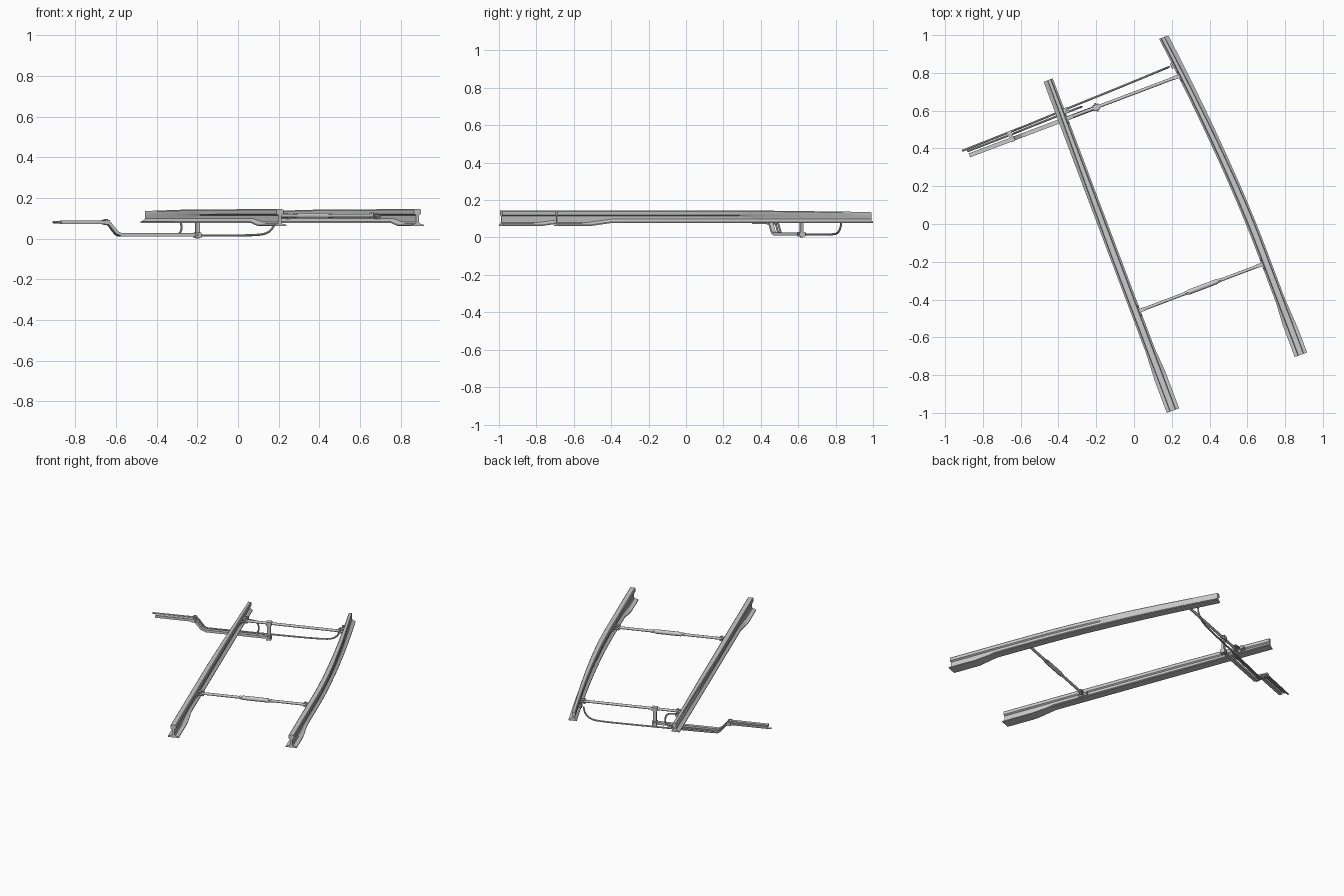
import bpy, bmesh, math
from mathutils import Vector, Matrix

if "Cube" in bpy.data.objects:
    bpy.data.objects.remove(bpy.data.objects["Cube"])

ANGLE = math.radians(20.7)   # whole assembly is turned about z


def finish(name, bm, smooth=False):
    bmesh.ops.recalc_face_normals(bm, faces=bm.faces)
    me = bpy.data.meshes.new(name)
    bm.to_mesh(me)
    bm.free()
    ob = bpy.data.objects.new(name, me)
    bpy.context.collection.objects.link(ob)
    ob.rotation_euler.z = ANGLE
    if smooth:
        bpy.context.view_layer.objects.active = ob
        ob.select_set(True)
        bpy.ops.object.shade_smooth_by_angle(angle=math.radians(35))
        ob.select_set(False)
    return ob


def loft(name, rings, smooth=False):
    bm = bmesh.new()
    vs = [[bm.verts.new(p) for p in r] for r in rings]
    n = len(rings[0])
    for a, b in zip(vs, vs[1:]):
        for i in range(n):
            bm.faces.new((a[i], a[(i + 1) % n], b[(i + 1) % n], b[i]))
    bm.faces.new(vs[0])
    bm.faces.new(vs[-1])
    return finish(name, bm, smooth)


def box(name, c, s):
    bm = bmesh.new()
    bmesh.ops.create_cube(bm, size=1, matrix=Matrix.Translation(c) @ Matrix.Diagonal((*s, 1)))
    return finish(name, bm)


def cyl(name, p, q, r, n=12):
    p, q = Vector(p), Vector(q)
    d = q - p
    bm = bmesh.new()
    m = Matrix.Translation((p + q) / 2) @ d.to_track_quat('Z', 'Y').to_matrix().to_4x4()
    bmesh.ops.create_cone(bm, cap_ends=True, segments=n, radius1=r, radius2=r, depth=d.length, matrix=m)
    return finish(name, bm, n > 6)


def lerp_keys(keys, t):
    for (a, va), (b, vb) in zip(keys, keys[1:]):
        if t <= b:
            return va + (vb - va) * max(0, (t - a) / (b - a))
    return keys[-1][1]


def section(y, xc, side):
    """Rail cross-section; side = +1 when the planed outer face is on -x."""
    zb = lerp_keys([(-0.78, .061), (-0.65, .078)], y)
    zt = lerp_keys([(-0.6, .145), (0.3, .143), (0.87, .136)], y)
    fo = lerp_keys([(-0.82, .035), (-0.66, .026)], y)
    fi = lerp_keys([(-0.78, .035), (-0.66, .026)], y)
    ho = lerp_keys([(-0.1, .018), (0.87, .004)], y)
    hi = .018
    wo = lerp_keys([(-0.78, .007), (-0.6, .010), (0.3, .010), (0.87, .004)], y)
    wi = lerp_keys([(-0.78, .007), (-0.6, .010)], y)
    hb = zt - .024
    half = [(fi, zb), (fi, zb + .006), (wi + .005, zb + .013), (wi, zb + .02),
            (wi, hb - .006), (hi, hb), (hi, zt - .005), (hi - .005, zt)]
    other = [(-max(ho - .004, .002), zt), (-ho, zt - .005), (-ho, hb), (-wo, hb - .006),
             (-wo, zb + .02), (-wo - .005, zb + .013), (-fo, zb + .006), (-fo, zb)]
    return [(xc + side * x, y, z) for x, z in half + other]


def right_x(y):
    t = max(0, (y + .35) / 1.22)
    return .582 - .085 * t ** 1.7


def stations(y0, y1):
    return sorted({y0, y1, -.82, -.78, -.66, -.65, -.6} | {-.55 + i * (y1 + .55) / 16 for i in range(16)})


# two switch blades
loft("straight_blade", [section(y, -.156, 1) for y in stations(-.997, .873)], True)
loft("curved_blade", [section(y, right_x(y), -1) for y in stations(-.96, .87)], True)


def rod(name, pts, r, smooth_path=True):
    """Round rod along a path, corners rounded by corner cutting."""
    P = [Vector(p) for p in pts]
    for _ in range(2 if smooth_path else 0):
        Q = [P[0]]
        for a, b in zip(P, P[1:]):
            Q += [a.lerp(b, .25), a.lerp(b, .75)]
        P = Q + [P[-1]]
    rings = []
    for i, p in enumerate(P):
        d = (P[min(i + 1, len(P) - 1)] - P[max(i - 1, 0)]).normalized()
        s = d.cross(Vector((0, 1, 0))).normalized()
        u = s.cross(d)
        rings.append([p + r * (math.cos(k * math.pi / 4) * s + math.sin(k * math.pi / 4) * u) for k in range(8)])
    return loft(name, rings, True)


# stretcher rods, end lugs and bolts
def stretcher(tag, y, z):
    xl, xr = -.146, right_x(y) - .01
    cyl(tag + "_stretcher_rod", (xl + .03, y, z), (xr - .03, y, z), .0085)
    for side, x in ((1, xl), (-1, xr)):
        lbl = tag + ("_left" if side > 0 else "_right")
        box(lbl + "_mount_plate", (x + side * .003, y, z - .003), (.008, .065, .026))
        for dz in (-.009, .009):
            box(lbl + "_clevis", (x + side * .024, y, z + dz), (.04, .02, .005))
        cyl(lbl + "_pin", (x + side * .032, y, z - .017), (x + side * .032, y, z + .017), .006)
        for dy in (-.024, .024):
            cyl(lbl + "_bolt", (x, y + dy, z), (x + side * .014, y + dy, z), .006, 6)


stretcher("front", -.44, .113)
stretcher("rear", .648, .113)
cyl("adjusting_sleeve", (.142, -.44, .113), (.306, -.44, .113), .0135)
for x in (.132, .316):
    cyl("lock_nut", (x - .01, -.44, .113), (x + .01, -.44, .113), .012, 6)

# flat drive bar with a dip under the rail
path = [(-.687, .081), (-.455, .081), (-.435, .077), (-.395, .03), (-.37, .019), (.045, .019)]
rings = []
for i, (x, z) in enumerate(path):
    a, b = Vector(path[max(i - 1, 0)]), Vector(path[min(i + 1, len(path) - 1)])
    d = (b - a).normalized()
    nx, nz = -d.y * .008, d.x * .008
    rings.append([(x + s * nx, .648 + t * .011, z + s * nz) for s, t in ((1, -1), (1, 1), (-1, 1), (-1, -1))])
loft("drive_bar", rings)

# hanging bracket joining drive bar to rear stretcher
box("drive_bracket", (.032, .648, .068), (.022, .014, .092))
box("bracket_top_clamp", (.032, .648, .113), (.034, .03, .024))
box("bracket_foot", (.032, .648, .017), (.03, .034, .026))
cyl("bracket_pin", (.032, .648, 0), (.032, .648, .036), .009)
cyl("bracket_bolt", (.032, .625, .019), (.032, .671, .019), .007, 6)

# detection rods reaching each blade
rod("long_detector_rod", [(-.715, .684, .081), (-.455, .688, .081), (-.43, .688, .08), (-.385, .689, .018),
                          (-.36, .689, .015), (-.1, .697, .015), (.2, .704, .015), (.33, .708, .016),
                          (.42, .711, .022), (.46, .712, .06), (.468, .712, .105)], .0055)
rod("short_detector_rod", [(-.69, .672, .081), (-.455, .673, .081), (-.43, .673, .08), (-.385, .674, .02),
                           (-.36, .675, .018), (-.12, .679, .018), (-.05, .679, .02), (-.038, .679, .055),
                           (-.05, .679, .1), (-.09, .679, .108), (-.14, .679, .108)], .0055)
# detector lugs on the blades and joints on the bars
for n, x, y, s in (("left", -.14, .69, 1), ("right", right_x(.712) - .008, .712, -1)):
    box(n + "_detector_lug", (x + s * .012, y, .108), (.034, .03, .012))
    cyl(n + "_detector_nut", (x + s * .022, y, .098), (x + s * .022, y, .122), .008, 6)
for y, w in ((.648, .028), (.68, .028)):
    box("bar_joint", (-.445, y, .081), (.024, w, .022))
    cyl("bar_joint_pin", (-.445, y, .066), (-.445, y, .096), .006)
